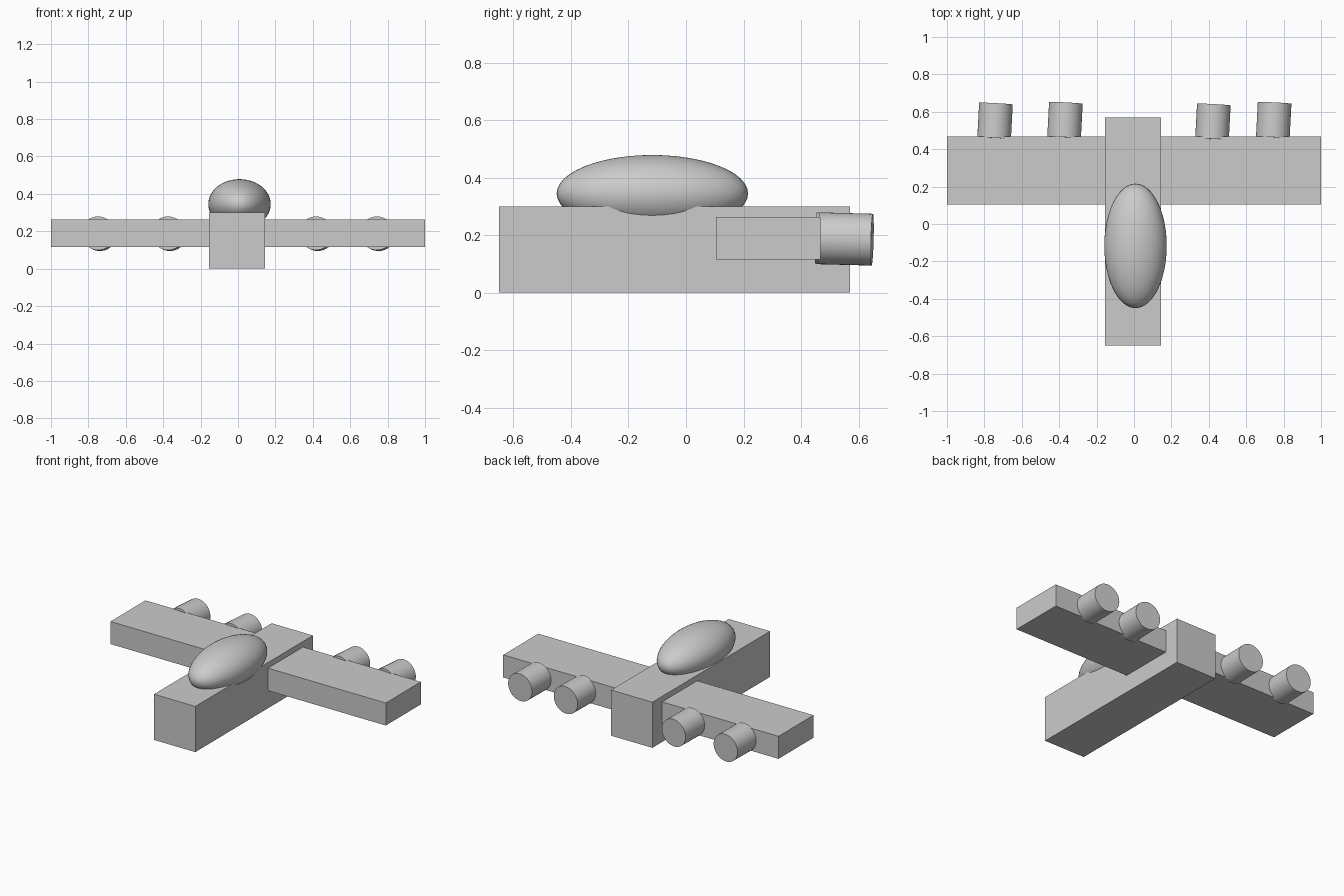
import bpy
from math import radians

cube = bpy.data.objects.get("Cube")
if cube:
    bpy.data.objects.remove(cube, do_unlink=True)

# Single plain grey
grey = bpy.data.materials.new("plain grey")
grey.use_nodes = True
grey.diffuse_color = (0.6, 0.6, 0.6, 1)
grey.node_tree.nodes["Principled BSDF"].inputs["Base Color"].default_value = (0.6, 0.6, 0.6, 1)


def finish(name, smooth=False):
    obj = bpy.context.object
    obj.name = name
    obj.data.materials.append(grey)
    bpy.ops.object.transform_apply(location=False, rotation=True, scale=True)
    if smooth:
        bpy.ops.object.shade_smooth_by_angle(angle=radians(40))
    return obj


def box(name, low, high):
    centre = [(a + b) / 2 for a, b in zip(low, high)]
    bpy.ops.mesh.primitive_cube_add(size=1, location=centre)
    bpy.context.object.scale = [b - a for a, b in zip(low, high)]
    return finish(name)


# Body and wing
box("fuselage", (-0.155, -0.65, 0), (0.145, 0.57, 0.3))
box("wing", (-1, 0.105, 0.115), (1, 0.468, 0.263))

# Canopy: stretched sphere sunk into the fuselage
bpy.ops.mesh.primitive_uv_sphere_add(segments=48, ring_count=24, radius=1,
                                     location=(0.008, -0.117, 0.345))
bpy.context.object.scale = (0.167, 0.333, 0.134)
finish("canopy", smooth=True)

# Engines: slightly skewed cylinders behind the wing
engines = {
    "right_outer_engine": (-0.743, 0.551),
    "right_inner_engine": (-0.369, 0.555),
    "left_inner_engine": (0.422, 0.546),
    "left_outer_engine": (0.747, 0.555),
}
for name, (x, y) in engines.items():
    bpy.ops.mesh.primitive_cylinder_add(vertices=48, radius=0.09, depth=0.186,
                                        location=(x, y, 0.187),
                                        rotation=(radians(-91.5), 0, radians(-3)))
    finish(name, smooth=True)
